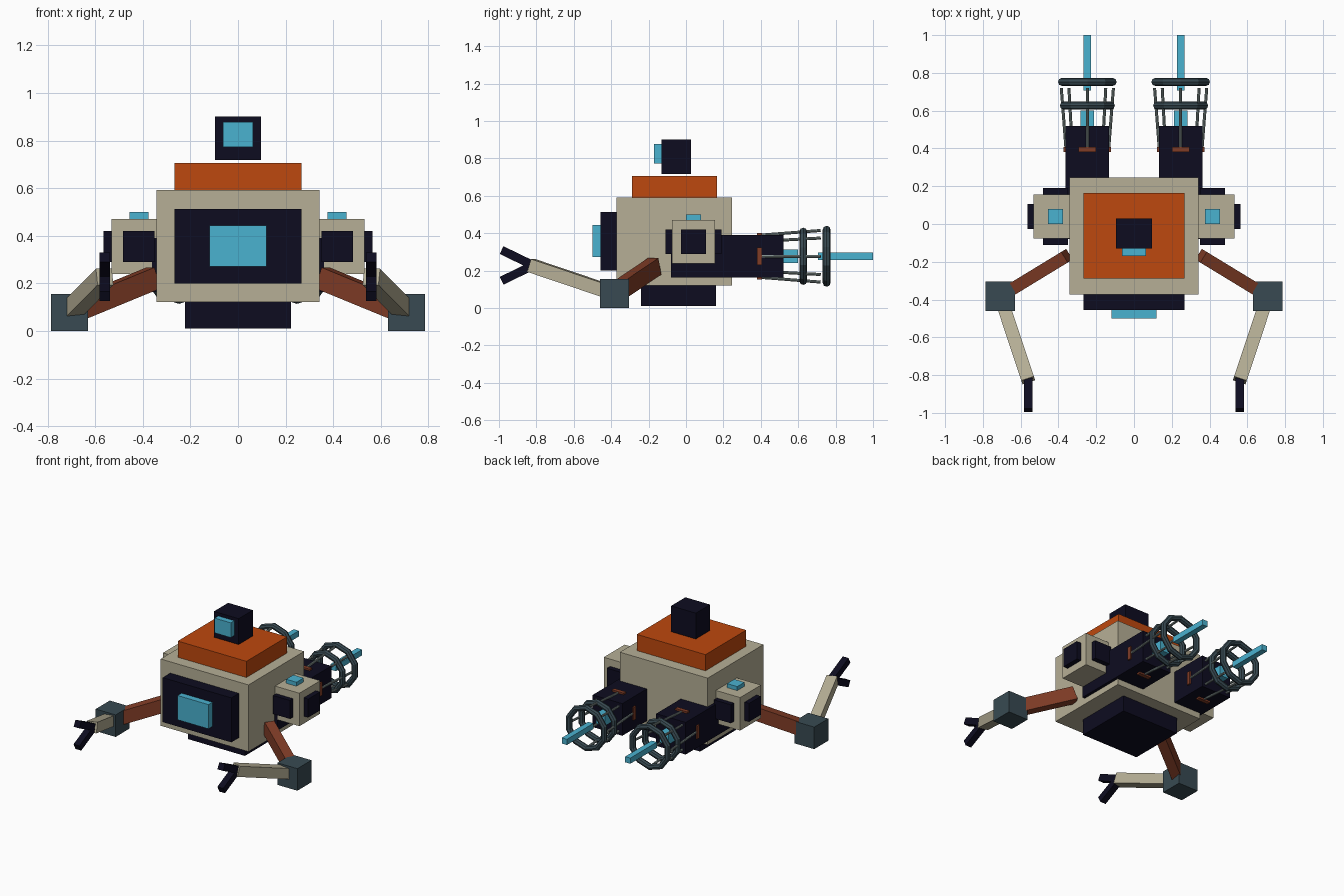
import bpy, math
from mathutils import Vector, Matrix

if "Cube" in bpy.data.objects:
    bpy.data.objects.remove(bpy.data.objects["Cube"])


def material(name, r, g, b):
    def lin(c):
        c /= 255
        return c / 12.92 if c <= 0.04045 else ((c + 0.055) / 1.055) ** 2.4
    m = bpy.data.materials.new(name)
    m.diffuse_color = (lin(r), lin(g), lin(b), 1)
    m.use_nodes = True
    m.node_tree.nodes["Principled BSDF"].inputs["Base Color"].default_value = m.diffuse_color
    return m


BEIGE = material("beige", 182, 175, 150)
ORANGE = material("orange", 190, 72, 14)
DARK = material("dark_navy", 13, 12, 32)
CYAN = material("cyan", 74, 178, 208)
SLATE = material("slate", 56, 74, 82)
BROWN = material("rust_brown", 128, 60, 38)
GREY = material("grey", 128, 142, 140)


def finish(name, mat):
    o = bpy.context.object
    o.name = name
    o.data.materials.append(mat)
    return o


def box(name, mat, x, y, z):
    """Box from (min, max) pairs."""
    lo, hi = Vector((x[0], y[0], z[0])), Vector((x[1], y[1], z[1]))
    bpy.ops.mesh.primitive_cube_add(size=1)
    o = finish(name, mat)
    o.data.transform(Matrix.Translation((lo + hi) / 2) @ Matrix.Diagonal((*(hi - lo), 1)))
    return o


def bar(name, mat, a, b, w, h):
    """Rectangular bar from a to b, w wide sideways and h high."""
    a, b = Vector(a), Vector(b)
    d = (b - a).normalized()
    u = d.cross(Vector((0, 0, 1))).normalized()
    v = u.cross(d)
    bpy.ops.mesh.primitive_cube_add(size=1)
    o = finish(name, mat)
    m = Matrix((u * w, v * h, d * (b - a).length)).transposed().to_4x4()
    o.data.transform(Matrix.Translation((a + b) / 2) @ m)
    if m.determinant() < 0:
        o.data.flip_normals()
    return o


def rod(name, mat, a, b, r):
    a, b = Vector(a), Vector(b)
    bpy.ops.mesh.primitive_cylinder_add(vertices=8, radius=r, depth=(b - a).length)
    o = finish(name, mat)
    q = (b - a).to_track_quat('Z', 'Y').to_matrix().to_4x4()
    o.data.transform(Matrix.Translation((a + b) / 2) @ q)
    return o


def ring(name, mat, c, major, minor):
    """Ten-sided ring around the y axis with a corner at the top."""
    bpy.ops.mesh.primitive_torus_add(major_segments=10, minor_segments=8,
                                     major_radius=major, minor_radius=minor)
    o = finish(name, mat)
    o.data.transform(Matrix.Translation(c) @ Matrix.Rotation(math.pi / 2, 4, 'X')
                     @ Matrix.Rotation(math.pi / 2, 4, 'Z'))
    return o


# Body, roof, head, face panel and base
box("body", BEIGE, (-.342, .342), (-.372, .247), (.122, .592))
box("roof", ORANGE, (-.267, .267), (-.288, .165), (.585, .706))
box("head", DARK, (-.096, .096), (-.13, .028), (.718, .9))
box("head_eye", CYAN, (-.063, .063), (-.17, -.125), (.773, .877))
box("front_panel", DARK, (-.267, .267), (-.456, -.36), (.2, .513))
box("front_screen", CYAN, (-.12, .12), (-.5, -.45), (.272, .443))
box("base", DARK, (-.222, .222), (-.24, .16), (.01, .13))

right = []
# Side pod with a plate on each outer face
px, py, pz = .415, .04, .355
right += [
    box("side_pod", BEIGE, (.3, .531), (py - .116, py + .116), (pz - .116, pz + .116)),
    box("pod_front_plate", DARK, (.35, .482), (py - .15, py - .11), (.29, .42)),
    box("pod_back_plate", DARK, (.35, .482), (py + .11, py + .15), (.29, .42)),
    box("pod_side_plate", DARK, (.52, .565), (py - .066, py + .066), (.29, .42)),
    box("pod_top_light", CYAN, (px - .04, px + .04), (0, .08), (.46, .499)),
]

# Arm: upper arm, elbow block, forearm and two claw fingers
elbow = (.708, -.383, .078)
wrist = (.56, -.828, .228)
right += [
    bar("upper_arm", BROWN, (.355, -.168, .223), elbow, .066, .093),
    box("elbow", SLATE, (.63, .785), (-.461, -.305), (0, .155)),
    bar("forearm", BEIGE, elbow, wrist, .07, .072),
]
for s, side in ((1, "upper"), (-1, "lower")):
    right.append(bar(side + "_claw_finger", DARK, (.56, -.825, .228 + s * .004),
                     (.56, -.986, .228 + s * .082), .045, .046))

# Thruster: housing, clamps, cage rods, rings and glowing core
tx, tz = .247, .277
right += [
    box("thruster_housing", DARK, (tx - .115, tx + .115), (-.08, .52), (tz - .113, tz + .113)),
    box("thruster_core", CYAN, (tx - .035, tx + .035), (.5, .6), (tz - .036, tz + .036)),
    box("thruster_beam", CYAN, (tx - .02, tx + .02), (.706, 1), (tz - .02, tz + .02)),
    ring("inner_cage_ring", SLATE, (tx, .627, tz), .132, .021),
    ring("outer_cage_ring", SLATE, (tx, .752, tz), .142, .021),
]
for i in range(8):
    a = i * math.pi / 4
    c, s = math.cos(a), math.sin(a)
    right.append(rod("cage_rod", GREY, (tx + .112 * c, .385, tz + .112 * s),
                     (tx + .138 * c, .72, tz + .138 * s), .008))
for s in (-1, 1):
    e = sorted((s * .1, s * .125))
    right.append(box("clamp_side", BROWN, (tx + e[0], tx + e[1]), (.38, .407),
                     (tz - .046, tz + .046)))
    right.append(box("clamp_flat", BROWN, (tx - .046, tx + .046), (.38, .407),
                     (tz + e[0], tz + e[1])))

# Mirror every right-hand part to the left
for o in right:
    o.modifiers.new("mirror", 'MIRROR').use_mirror_merge = False
